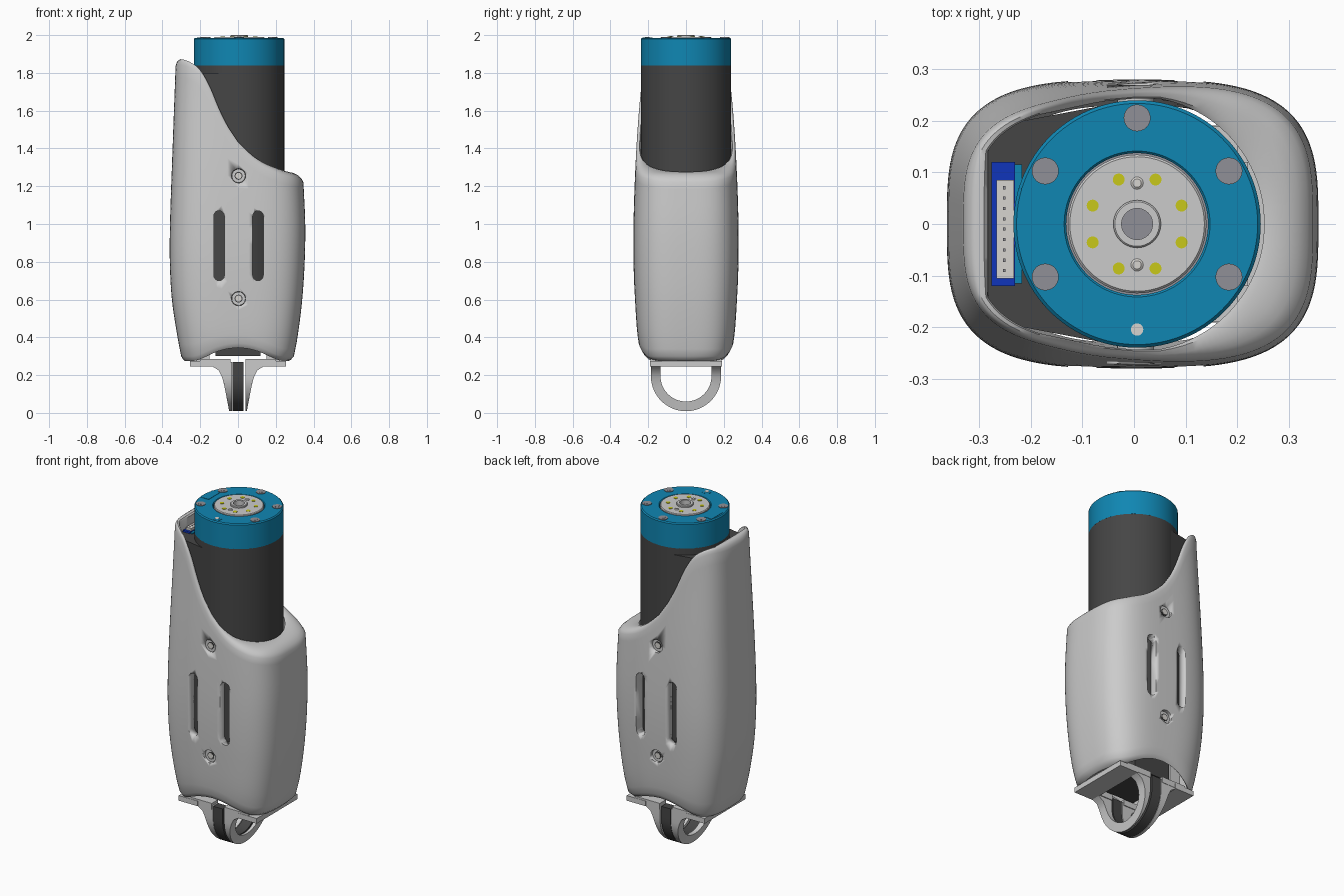
import bpy, bmesh, math
from mathutils import Matrix

if "Cube" in bpy.data.objects:
    bpy.data.objects.remove(bpy.data.objects["Cube"])

def mat(name, r, g, b):
    m = bpy.data.materials.new(name)
    m.diffuse_color = (r, g, b, 1)
    m.use_nodes = True
    m.node_tree.nodes["Principled BSDF"].inputs["Base Color"].default_value = m.diffuse_color
    return m

LIGHT = mat("light_grey", 0.60, 0.60, 0.60)
DARK = mat("charcoal", 0.06, 0.06, 0.06)
BLUE = mat("teal_blue", 0.005, 0.24, 0.45)
NAVY = mat("deep_blue", 0.005, 0.035, 0.5)
WHITE = mat("off_white", 0.68, 0.66, 0.63)
STEEL = mat("steel", 0.28, 0.28, 0.31)
YELLOW = mat("yellow", 0.58, 0.58, 0.01)
CX = 0.006          # motor axis
R = 0.239           # motor radius

def finish(name, bm, material, angle=35):
    bmesh.ops.recalc_face_normals(bm, faces=bm.faces)
    me = bpy.data.meshes.new(name)
    bm.to_mesh(me)
    bm.free()
    ob = bpy.data.objects.new(name, me)
    bpy.context.collection.objects.link(ob)
    me.materials.append(material)
    bpy.ops.object.select_all(action='DESELECT')
    ob.select_set(True)
    bpy.context.view_layer.objects.active = ob
    bpy.ops.object.shade_smooth_by_angle(angle=math.radians(angle))
    return ob

def skin(name, rings, material, wrap=False, caps=False, angle=35):
    """Join closed rings of points into a surface."""
    bm = bmesh.new()
    rows = [[bm.verts.new(p) for p in ring] for ring in rings]
    n = len(rows[0])
    pairs = list(zip(rows, rows[1:])) + ([(rows[-1], rows[0])] if wrap else [])
    for a, b in pairs:
        for i in range(n):
            bm.faces.new((a[i], a[(i + 1) % n], b[(i + 1) % n], b[i]))
    if caps:
        bm.faces.new(rows[0])
        bm.faces.new(rows[-1])
    return finish(name, bm, material, angle)

def lathe(name, profile, material, x=CX, y=0, n=64, wrap=False):
    rings = [[(x + r * math.cos(2 * math.pi * i / n), y + r * math.sin(2 * math.pi * i / n), z)
              for i in range(n)] for r, z in profile]
    return skin(name, rings, material, wrap, not wrap)

def disc(name, x, y, r, z0, z1, material, n=24):
    return lathe(name, [(r, z0), (r, z1)], material, x, y, n)

def box(name, x, y, z, material):
    bm = bmesh.new()
    bmesh.ops.create_cube(bm, size=1)
    for v in bm.verts:
        v.co = [(a[0] + a[1]) / 2 + c * (a[1] - a[0]) for a, c in zip((x, y, z), v.co)]
    return finish(name, bm, material)

def spline(pts, x):
    """Smooth curve through (x, value) points."""
    x = min(max(x, pts[0][0]), pts[-1][0])
    k = next(i for i in range(len(pts) - 1) if x <= pts[i + 1][0])
    def slope(i):
        a, b = pts[max(i - 1, 0)], pts[min(i + 1, len(pts) - 1)]
        return (b[1] - a[1]) / (b[0] - a[0])
    (x0, y0), (x1, y1) = pts[k], pts[k + 1]
    h = x1 - x0
    t = (x - x0) / h
    return ((2*t**3 - 3*t*t + 1) * y0 + (t**3 - 2*t*t + t) * h * slope(k)
            + (3*t*t - 2*t**3) * y1 + (t**3 - t*t) * h * slope(k + 1))

# ---- shell: rounded-box loft with a swooping top edge and an arched bottom edge
LEFT = [(0.27, 0.295), (0.4, 0.32), (0.6, 0.35), (0.8, 0.361), (1.0, 0.36), (1.3, 0.35), (1.9, 0.328)]
RIGHT = [(0.27, 0.29), (0.4, 0.315), (0.6, 0.34), (0.8, 0.353), (1.0, 0.356), (1.25, 0.345), (1.9, 0.32)]
DEPTH = [(0.27, 0.23), (0.4, 0.255), (0.6, 0.27), (0.8, 0.278), (1.0, 0.278), (1.3, 0.268), (1.7, 0.245), (1.9, 0.236)]
TOP = [(-0.34, 1.865), (-0.3, 1.872), (-0.25, 1.855), (-0.2, 1.815), (-0.15, 1.73), (-0.1, 1.61), (-0.05, 1.51),
       (0, 1.435), (0.05, 1.385), (0.1, 1.345), (0.15, 1.317), (0.2, 1.297), (0.25, 1.28), (0.3, 1.268), (0.345, 1.252)]
BOTTOM = [(-0.3, 0.275), (-0.22, 0.278), (-0.1, 0.328), (0, 0.345), (0.1, 0.328), (0.22, 0.278), (0.3, 0.275)]

def pocket(theta, r, back, half):
    """Radius of a circle that widens into a flat-backed pocket on the left."""
    a = abs(theta)
    corner = math.atan2(half, -back)
    tangent = corner - math.acos(r / math.hypot(back, half))
    if a < tangent:
        return r
    return r / math.cos(a - tangent) if a < corner else back / -math.cos(a)

N = 128
def outer(i, z):
    c, s = math.cos(2 * math.pi * i / N), math.sin(2 * math.pi * i / N)
    w = spline(RIGHT if c > 0 else LEFT, z)
    return (math.copysign(abs(c) ** 0.61, c) * w, math.copysign(abs(s) ** 0.61, s) * spline(DEPTH, z))

def point(i, z, blend):
    """Blend from the outer wall (0) to the cavity wall (1)."""
    x, y = outer(i, z)
    dx, d = x - CX, math.hypot(x - CX, y)
    r = min(pocket(math.atan2(y, dx), 0.246, 0.289, 0.19), 0.93 * d)
    f = (1 + (r / d - 1) * blend)
    return CX + dx * f, y * f

def edge_point(i, curve, z, blend, drop):
    for _ in range(2):
        x, y = point(i, z, blend)
        z = spline(curve, x)
    return (x, y, z + drop)

LEVELS = 24
low = [edge_point(i, BOTTOM, 0.3, 0, 0.025) for i in range(N)]
high = [edge_point(i, TOP, 1.4, 0, -0.03) for i in range(N)]
def wall(t, blend, lo, hi):
    ring = []
    for i in range(N):
        z = lo[i][2] + (hi[i][2] - lo[i][2]) * t
        ring.append((*point(i, z, blend), z))
    return ring
rings = [wall(k / LEVELS, 0, low, high) for k in range(LEVELS + 1)]
for blend, drop in ((0.1, -0.014), (0.28, -0.004), (0.5, 0), (0.85, 0), (1, -0.006)):
    rings.append([edge_point(i, TOP, 1.4, blend, drop) for i in range(N)])
inner_low = [edge_point(i, BOTTOM, 0.3, 1, 0.006) for i in range(N)]
rings += [wall(1 - k / 12, 1, inner_low, rings[-1]) for k in range(1, 13)]
for blend, drop in ((0.6, 0), (0.3, 0.006)):
    rings.append([edge_point(i, BOTTOM, 0.3, blend, drop) for i in range(N)])
shell = skin("shell", rings, LIGHT, wrap=True, angle=40)

# slots and screw holes cut through front and back
def cutter(x, z0, z1, w, n=8):
    out = []
    for k in range(2 * n + 2):
        a = math.pi * (k if k <= n else k - 1) / n
        out.append((x + w * math.cos(a), (z1 - w if k <= n else z0 + w) + w * math.sin(a)))
    return skin("cutter", [[(px, s, pz) for px, pz in out] for s in (-0.5, 0.5)], DARK, caps=True)

cuts = [cutter(-0.1, 0.7, 1.07, 0.028), cutter(0.106, 0.7, 1.07, 0.028),
        cutter(0.003, 0.567, 0.643, 0.0375), cutter(0.003, 1.217, 1.293, 0.0375)]
for c in cuts:
    m = shell.modifiers.new("cut", 'BOOLEAN')
    m.operation, m.solver, m.object = 'DIFFERENCE', 'EXACT', c
    bpy.context.view_layer.objects.active = shell
    bpy.ops.object.modifier_apply(modifier=m.name)
for c in cuts:
    bpy.data.objects.remove(c)

# recessed screw seats in the four holes
for z in (0.605, 1.255):
    for s in (-1, 1):
        for nm, r, d, m in (("screw_seat", 0.036, 0.256, LIGHT), ("screw_ring", 0.021, 0.2585, DARK),
                            ("screw_centre", 0.016, 0.260, WHITE)):
            ring = [(0.003 + r * math.cos(k * math.pi / 12), z + r * math.sin(k * math.pi / 12)) for k in range(24)]
            skin(nm, [[(x, s * y, zz) for x, zz in ring] for y in (0.2, d)], m, caps=True)

# ---- motor body with connector housing
lathe("motor_body", [(R, 0.5), (R, 1.84)], DARK)
outline = [(t, pocket(t, R - 0.002, 0.287, 0.187)) for t in (2 * math.pi * (k + 0.5) / 96 - math.pi for k in range(96))]
skin("connector_housing", [[(CX + r * math.cos(t), r * math.sin(t), z) for t, r in outline]
                           for z in (0.55, 1.8)], DARK, caps=True)
box("connector_base", (-0.275, -0.23), (-0.12, 0.12), (1.7, 1.81), NAVY)
box("connector_lip", (-0.232, -0.216), (-0.115, 0.115), (1.7, 1.806), BLUE)
box("connector", (-0.266, -0.232), (-0.105, 0.085), (1.7, 1.825), WHITE)
for k in range(9):
    y = -0.09 + k * 0.02
    box("connector_pin", (-0.253, -0.248), (y - 0.003, y + 0.003), (1.82, 1.828), STEEL)

# ---- blue cap ring and output hub
lathe("cap_ring", [(0.137, 1.9), (0.137, 1.982), (0.141, 1.986), (R - 0.006, 1.986),
                   (R, 1.98), (R, 1.838), (0.2, 1.838), (0.2, 1.9)], BLUE, n=96, wrap=True)
disc("cap_floor", CX, 0, 0.2, 1.845, 1.905, STEEL, 64)
lathe("hub", [(0.03, 1.9), (0.03, 1.99), (0.13, 1.99), (0.134, 1.986), (0.134, 1.9)], LIGHT, wrap=True)
lathe("hub_collar", [(0.030, 1.95), (0.030, 2.0), (0.043, 2.0), (0.046, 1.997), (0.046, 1.95)], LIGHT, wrap=True, n=48)
disc("hub_bore", CX, 0, 0.0305, 1.9, 1.95, STEEL, 32)
for k in range(8):
    a = math.radians(22.5 + 45 * k)
    disc("hub_marker", CX + 0.093 * math.cos(a), 0.093 * math.sin(a), 0.0115, 1.98, 1.992, YELLOW)
for s in (-1, 1):
    lathe("hub_pin", [(0.012, 1.98), (0.012, 1.991), (0.008, 1.994)], WHITE, CX, s * 0.079, 20)
for deg in (90, 30, 150, 210, 330):
    a = math.radians(deg)
    x, y = CX + 0.205 * math.cos(a), 0.205 * math.sin(a)
    disc("cap_screw", x, y, 0.026, 1.97, 1.989, STEEL)
    disc("cap_screw_socket", x, y, 0.013, 1.98, 1.990, STEEL, 6)
disc("cap_pin_rim", CX, -0.204, 0.027, 1.97, 1.9875, BLUE)
disc("cap_pin", CX, -0.204, 0.012, 1.97, 1.989, WHITE)
box("cap_label", (-0.217, -0.168), (-0.034, 0.07), (1.98, 1.988), BLUE)

# ---- bottom loop: two flared light arches with a dark ring between them
FLARE = [(0.0, 0.045), (0.1, 0.064), (0.18, 0.082), (0.235, 0.112), (0.265, 0.18)]
def arch(name, x_in, x_out, ro, ri, material):
    path = [(1, 0.075), (1, 0.055), (1, 0.03)] + [(math.cos(a), math.sin(a)) for a in
            (-math.pi * k / 32 for k in range(33))] + [(-1, 0.03), (-1, 0.055), (-1, 0.075)]
    rings = []
    for c, s in path:
        straight = abs(c) == 1 and s > 0
        ring = []
        for r, side in ((ro, 0), (ro, 1), (ri, 1), (ri, 0)):
            z = 0.195 + (s if straight else r * s)
            ring.append((x_out(z) if side else x_in, r * c, z))
        rings.append(ring)
    return skin(name, rings, material, caps=True)

arch("loop_left", -0.032, lambda z: -spline(FLARE, z), 0.186, 0.135, LIGHT)
arch("loop_right", 0.040, lambda z: spline(FLARE, z), 0.186, 0.135, LIGHT)
arch("loop_core", -0.030, lambda z: 0.030, 0.186, 0.138, DARK)

# base frame carrying the loop
for s in (-1, 1):
    box("base_tab", sorted((s * 0.13, s * 0.255)), (-0.19, 0.19), (0.245, 0.275), LIGHT)
    for t in (-1, 1):
        box("base_bar", sorted((s * 0.04, s * 0.2)), sorted((t * 0.13, t * 0.188)), (0.25, 0.285), LIGHT)
    box("base_post", sorted((s * 0.15, s * 0.22)), (-0.12, 0.12), (0.27, 0.56), LIGHT)
box("inner_block", (-0.12, 0.12), (-0.15, 0.15), (0.3, 0.52), DARK)
